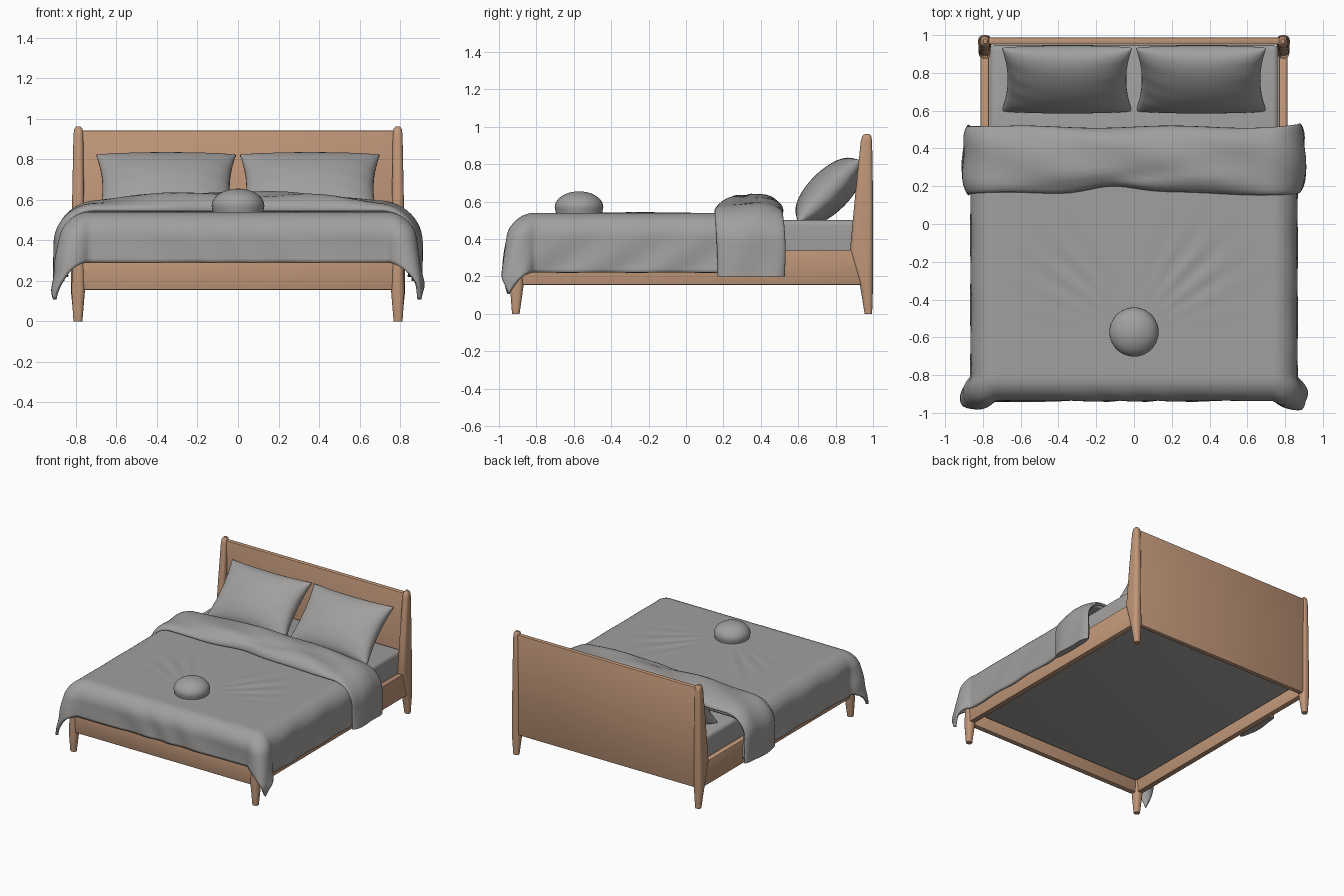
import bpy, bmesh
from math import sin, cos, pi, hypot, atan2, exp, radians
from mathutils import Vector, Matrix

old = bpy.data.objects.get("Cube")
if old:
    bpy.data.objects.remove(old, do_unlink=True)


def material(name, rgb):
    m = bpy.data.materials.new(name)
    m.use_nodes = True
    m.diffuse_color = (*rgb, 1)
    m.node_tree.nodes["Principled BSDF"].inputs["Base Color"].default_value = (*rgb, 1)
    return m


WOOD = material("warm_wood", (0.53, 0.31, 0.19))
LINEN = material("grey_linen", (0.36, 0.35, 0.34))


def finish(name, bm, mat, angle=40, recalc=True):
    if recalc:
        bmesh.ops.recalc_face_normals(bm, faces=bm.faces)
    me = bpy.data.meshes.new(name)
    bm.to_mesh(me)
    bm.free()
    ob = bpy.data.objects.new(name, me)
    bpy.context.collection.objects.link(ob)
    me.materials.append(mat)
    bpy.ops.object.select_all(action='DESELECT')
    ob.select_set(True)
    bpy.context.view_layer.objects.active = ob
    bpy.ops.object.shade_smooth_by_angle(angle=radians(angle))
    return ob


def box(name, lo, hi, mat, bevel=0.006, segments=2):
    lo, hi = Vector(lo), Vector(hi)
    bm = bmesh.new()
    bmesh.ops.create_cube(bm, size=1)
    for v in bm.verts:
        v.co = (lo + hi) / 2 + v.co * (hi - lo)
    bmesh.ops.bevel(bm, geom=bm.edges[:], offset=bevel, segments=segments,
                    affect='EDGES', profile=0.5)
    return finish(name, bm, mat)


def add_grid(bm, nu, nv, fn):
    """Quad surface of fn(u, v) with u and v running from 0 to 1."""
    rows = [[bm.verts.new(fn(i / nu, j / nv)) for j in range(nv + 1)]
            for i in range(nu + 1)]
    for a, b in zip(rows, rows[1:]):
        for j in range(nv):
            bm.faces.new((a[j], b[j], b[j + 1], a[j + 1]))


def weld(bm, dist=0.0002):
    bmesh.ops.remove_doubles(bm, verts=bm.verts[:], dist=dist)


def loft(name, sections, side, mat):
    """Soft-cornered rectangles (z, x0, x1, y0, y1) joined upwards."""
    bm = bmesh.new()
    rings = []
    for z, x0, x1, y0, y1 in sections:
        r = min(x1 - x0, y1 - y0) * 0.4
        ring = []
        for k in range(20):
            q, step = divmod(k, 5)
            a = (q + step / 4) * pi / 2
            cx = x1 - r if q in (0, 3) else x0 + r
            cy = y1 - r if q < 2 else y0 + r
            ring.append(bm.verts.new((side * (cx + r * cos(a)), cy + r * sin(a), z)))
        rings.append(ring)
    for a, b in zip(rings, rings[1:]):
        for k in range(20):
            n = (k + 1) % 20
            bm.faces.new((a[k], a[n], b[n], b[k]))
    bm.faces.new(rings[0])
    bm.faces.new(rings[-1])
    return finish(name, bm, mat)


def wrap(d, radius):
    """Outward reach and drop of cloth that hangs d past an edge."""
    if d < radius * pi / 2:
        return radius * sin(d / radius), radius * (1 - cos(d / radius))
    return radius, radius + d - radius * pi / 2


# Wooden frame
HEAD_POST = [(0, .768, .81, .955, .995), (.155, .755, .825, .93, 1.0),
             (.34, .758, .822, .877, 1.0), (.62, .76, .818, .903, 1.0),
             (.92, .764, .812, .934, .995), (.95, .768, .808, .942, .99),
             (.962, .778, .798, .955, .98)]
FRONT_LEG = [(0, .768, .812, -.93, -.89), (.155, .755, .822, -.942, -.868),
             (.32, .758, .815, -.935, -.87)]
for side, tag in ((1, "left"), (-1, "right")):
    loft("head_post_" + tag, HEAD_POST, side, WOOD)
    loft("front_leg_" + tag, FRONT_LEG, side, WOOD)
    x0, x1 = sorted((side * .768, side * .812))
    box("side_rail_" + tag, (x0, -.925, .155), (x1, .96, .34), WOOD)
box("front_rail", (-.79, -.93, .155), (.79, -.888, .34), WOOD)
box("headboard", (-.79, .95, .155), (.79, .988, .943), WOOD, .01)

# Mattress
box("mattress", (-.765, -.885, .235), (.765, .948, .502), LINEN, .03, 4)

# Duvet: a sheet wrapped over the front and side edges, with flared corners
EDGE_X, EDGE_Y, RADIUS = .738, -.812, .125
SIDE_HANG, FRONT_HANG, DUVET_BACK = .39, .32, .5


def duvet_point(u, v):
    s = (2 * u - 1) * (EDGE_X + SIDE_HANG)
    t = EDGE_Y - FRONT_HANG + v * (DUVET_BACK - EDGE_Y + FRONT_HANG)
    a, b = max(abs(s) - EDGE_X, 0), max(EDGE_Y - t, 0)
    d, theta = hypot(a, b), atan2(b, a)
    out, drop = wrap(d, RADIUS)
    hang = min(1, d / .42)
    out *= 1 + .78 * sin(2 * theta) * hang
    out += hang * .006 * sin(17 * (s + t) + 3 * sin(5 * s))
    sign = 1 if s > 0 else -1
    x = sign * (min(abs(s), EDGE_X) + out * cos(theta))
    y = max(t, EDGE_Y) - out * sin(theta)
    # Shallow creases fanning out from the ornament
    fan = atan2(t + .62, abs(s) + .05)
    reach = exp(-((hypot(s, t + .57) - .45) / .2) ** 2 - ((fan - .8) / .35) ** 2)
    z = .54 - drop + .004 * reach * sin(30 * fan) * (1 - hang)
    return x, y, z


bm = bmesh.new()
add_grid(bm, 120, 90, duvet_point)
duvet = finish("duvet", bm, LINEN, 60, recalc=False)
shell = duvet.modifiers.new("thickness", 'SOLIDIFY')
shell.thickness, shell.offset = .02, -1

# Turned-back fold: a puffy band lying across the bed
FOLD_X, FOLD_R, FOLD_HANG = .71, .165, .445


def fold_point(u, v):
    s = (2 * u - 1) * (FOLD_X + FOLD_HANG)
    d = max(abs(s) - FOLD_X, 0)
    out, drop = wrap(d, FOLD_R)
    tilt = min(d / FOLD_R, pi / 2)
    side = 1 if s > 0 else -1
    a = 2 * pi * v
    c, n = cos(a), sin(a)
    c = abs(c) ** .7 * (1 if c > 0 else -1)
    flat = exp(-(s / .62) ** 4)
    height = .032 + .055 * flat + .006 * sin(9 * s + 4 * c)
    lift = height * n if n > 0 else .02 * n
    hanging = min(1, d / .3)
    front = .16 + .045 * exp(-((s + .12) / .18) ** 2) + .008 * sin(7 * s)
    back = .515 + .012 * hanging + .006 * sin(8 * s)
    y = (front + back) / 2 + c * (back - front) / 2
    x = side * (min(abs(s), FOLD_X) + out + lift * sin(tilt))
    # A diagonal crease runs along the front lip
    crease = .012 * flat * exp(-((y - .25 - .15 * s) / .035) ** 2) * max(n, 0)
    return x, y, .55 - drop + lift * cos(tilt) - crease


bm = bmesh.new()
add_grid(bm, 110, 36, fold_point)
weld(bm)
bmesh.ops.holes_fill(bm, edges=[e for e in bm.edges if e.is_boundary], sides=0)
finish("duvet_fold", bm, LINEN, 60)

# Pillows: pinched cushions leaning on the headboard
LEAN = Matrix.Rotation(radians(45), 4, 'X')
for side, tag in ((1, "left"), (-1, "right")):
    bm = bmesh.new()
    for face in (1, -1):
        def pillow_point(u, v):
            p, q = sin((u - .5) * pi), sin((v - .5) * pi)
            puff = max((1 - p * p) * (1 - q * q), 0) ** .42
            ripple = .004 * sin(14 * q + 3 * p) * abs(p) ** 3 * puff
            return (.345 * p * (1 - .09 * (1 - q * q)) - side * .01 * (q < -2),
                    .235 * q * (1 - .06 * (1 - p * p)),
                    face * (.112 * puff + ripple))
        add_grid(bm, 36, 28, pillow_point)
    weld(bm)
    bm.transform(Matrix.Translation((side * .355, .765, .655)) @ LEAN)
    finish("pillow_" + tag, bm, LINEN, 70)

# Round ornament resting on the duvet
def dome_point(u, v):
    if v < .2:
        r, z = .122 + .04 * v, .53 + .2 * v
    else:
        a = (v - .2) / .8 * pi / 2
        r, z = .13 * cos(a), .57 + .085 * sin(a)
    return r * cos(2 * pi * u), -.572 + r * sin(2 * pi * u), z


bm = bmesh.new()
add_grid(bm, 40, 15, dome_point)
weld(bm)
bmesh.ops.holes_fill(bm, edges=[e for e in bm.edges if e.is_boundary], sides=0)
finish("round_ornament", bm, LINEN, 50)
